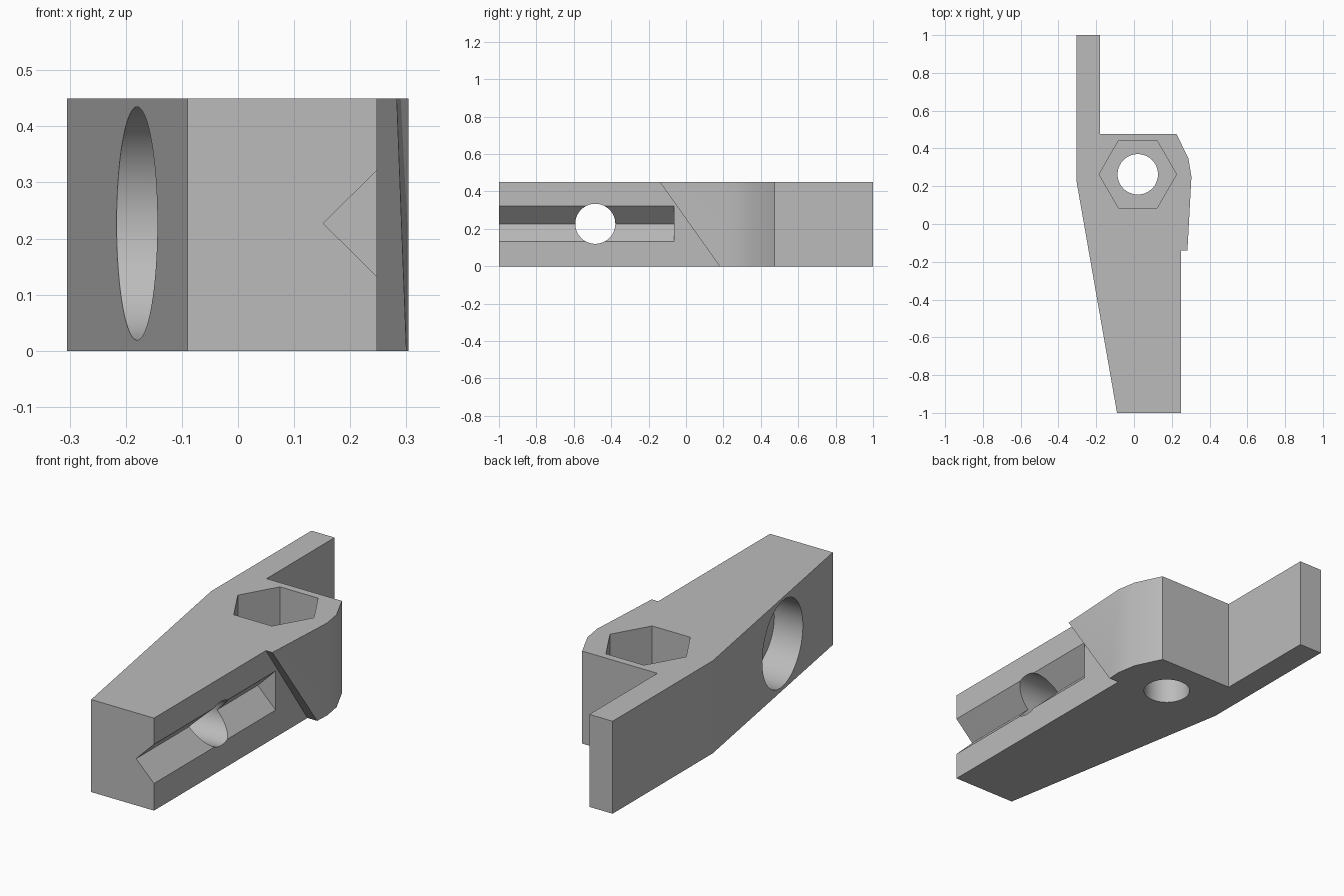
import bpy
import bmesh
from math import radians, pi, sin, cos
from mathutils import Vector

cube = bpy.data.objects.get("Cube")
if cube:
    bpy.data.objects.remove(cube)

grey = bpy.data.materials.new("plain grey")
grey.use_nodes = True
colour = (0.5, 0.5, 0.5, 1)
grey.diffuse_color = colour
grey.node_tree.nodes["Principled BSDF"].inputs["Base Color"].default_value = colour

HEIGHT = 0.45
MID = 0.227


def prism(name, points, axis, start, end):
    """Extrude a 2D profile along x, y or z."""
    place = {"x": lambda a, b: (start, a, b),
             "y": lambda a, b: (a, start, b),
             "z": lambda a, b: (a, b, start)}[axis]
    bm = bmesh.new()
    face = bm.faces.new([bm.verts.new(place(a, b)) for a, b in points])
    shift = Vector([end - start if c == axis else 0 for c in "xyz"])
    grown = bmesh.ops.extrude_face_region(bm, geom=[face])["geom"]
    bmesh.ops.translate(bm, verts=[v for v in grown if isinstance(v, bmesh.types.BMVert)], vec=shift)
    bmesh.ops.recalc_face_normals(bm, faces=bm.faces)
    mesh = bpy.data.meshes.new(name)
    bm.to_mesh(mesh)
    bm.free()
    mesh.materials.append(grey)
    obj = bpy.data.objects.new(name, mesh)
    bpy.context.collection.objects.link(obj)
    return obj


def ring(a, b, radius, sides):
    return [(a + radius * cos(2 * pi * i / sides), b + radius * sin(2 * pi * i / sides))
            for i in range(sides)]


# Solid lever body with its thin rear arm
body = prism("lever_body", [
    (-0.305, 1), (-0.305, 0.23), (-0.09, -1), (0.283, -1), (0.283, -0.138),
    (0.304, 0.251), (0.288, 0.347), (0.225, 0.477), (-0.18, 0.477), (-0.18, 1)],
    "z", 0, HEIGHT)

cutters = [
    # Slanted shoulder beside the front block
    prism("shoulder_cutter", [(-1.1, -0.1), (0.251, -0.1), (-0.211, 0.55), (-1.1, 0.55)],
          "x", 0.248, 0.5),
    # V groove along the side
    prism("groove_cutter", [(0.152, MID), (0.26, MID - 0.107), (0.26, MID + 0.107)],
          "y", -1.1, -0.065),
    # Cross hole and its wide counterbore
    prism("cross_hole_cutter", ring(-0.485, MID, 0.107, 64), "x", -0.1, 0.5),
    prism("counterbore_cutter", ring(-0.485, MID, 0.208, 64), "x", -0.5, 0.01),
    # Pivot hole and hexagonal nut pocket
    prism("pivot_hole_cutter", ring(0.02, 0.263, 0.107, 64), "z", -0.1, 0.4),
    prism("nut_pocket_cutter", ring(0.02, 0.263, 0.205, 6), "z", 0.22, 0.6),
]

bpy.context.view_layer.objects.active = body
for cutter in cutters:
    cut = body.modifiers.new(cutter.name, "BOOLEAN")
    cut.operation = "DIFFERENCE"
    cut.solver = "EXACT"
    cut.object = cutter
    bpy.ops.object.modifier_apply(modifier=cut.name)
    bpy.data.objects.remove(cutter)

# Smooth the bores and the rounded nose, keeping the side bend crisp
bpy.ops.object.select_all(action="DESELECT")
body.select_set(True)
bpy.ops.object.shade_smooth_by_angle(angle=radians(30))
mesh = body.data
for edge in mesh.edges:
    if all(mesh.vertices[v].co.x < -0.3 for v in edge.vertices):
        edge.use_edge_sharp = True
